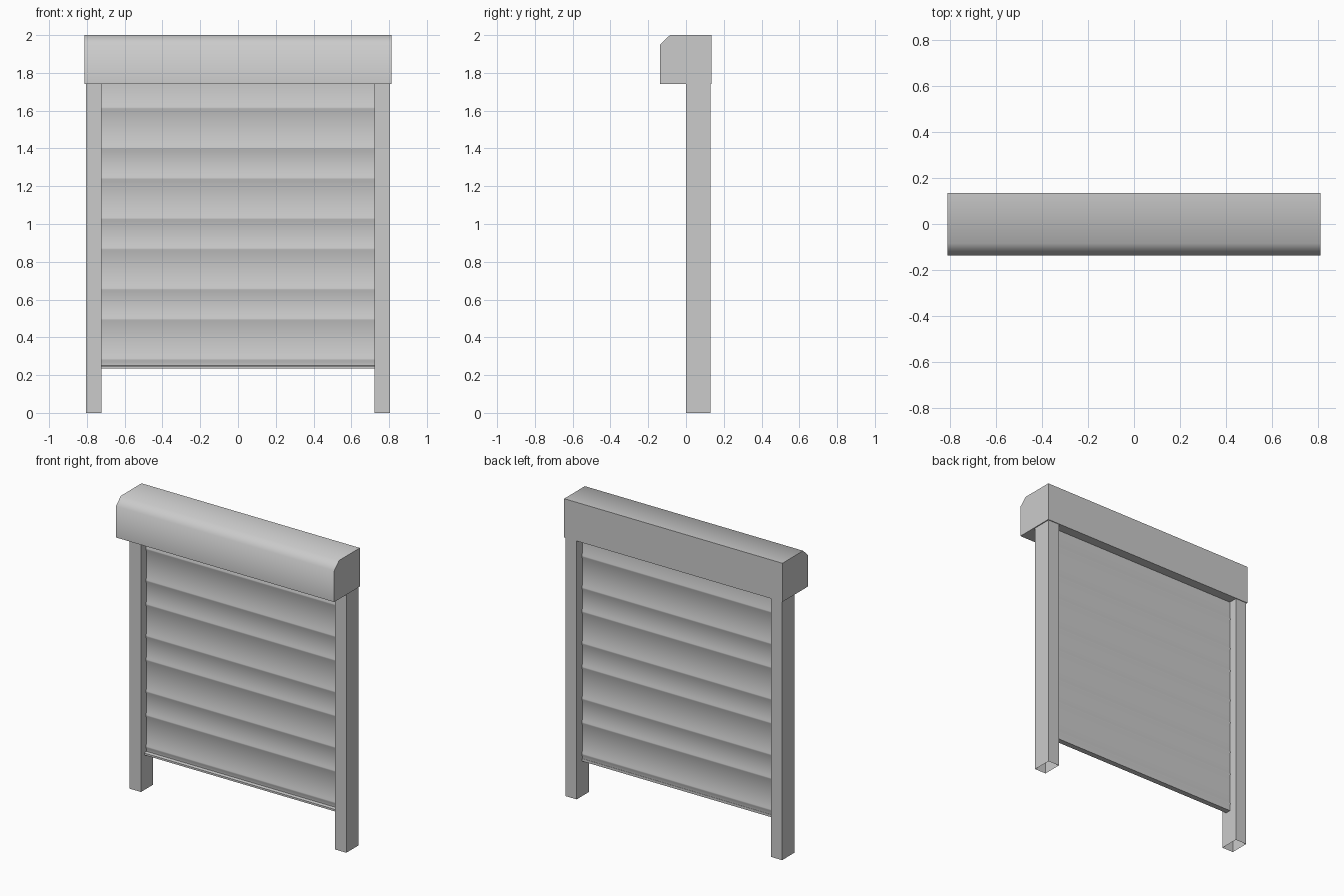
import bpy, bmesh, math

if "Cube" in bpy.data.objects:
    bpy.data.objects.remove(bpy.data.objects["Cube"])

grey = bpy.data.materials.new("metal grey")
grey.diffuse_color = (0.6, 0.6, 0.6, 1)
grey.use_nodes = True
grey.node_tree.nodes["Principled BSDF"].inputs["Base Color"].default_value = grey.diffuse_color


def extrude_profile(name, profile, half, smooth_angle):
    """Sweep a closed (y, z) profile along x, from -half to half."""
    bm = bmesh.new()
    ends = [[bm.verts.new((x, y, z)) for y, z in profile] for x in (-half, half)]
    n = len(profile)
    for i in range(n):
        j = (i + 1) % n
        bm.faces.new((ends[0][i], ends[0][j], ends[1][j], ends[1][i]))
    for ring in ends:
        bm.faces.new(ring)
    bmesh.ops.recalc_face_normals(bm, faces=bm.faces)
    return add_object(name, bm, smooth_angle)


def add_object(name, bm, smooth_angle=None):
    mesh = bpy.data.meshes.new(name)
    bm.to_mesh(mesh)
    bm.free()
    mesh.materials.append(grey)
    obj = bpy.data.objects.new(name, mesh)
    bpy.context.collection.objects.link(obj)
    if smooth_angle:
        bpy.ops.object.select_all(action='DESELECT')
        obj.select_set(True)
        bpy.context.view_layer.objects.active = obj
        bpy.ops.object.shade_smooth_by_angle(angle=math.radians(smooth_angle))
    return obj


# Roll housing with a softened front top edge
extrude_profile("roll_housing", [(-0.137, 1.74), (-0.137, 1.95), (-0.085, 2.0),
                                 (0.135, 2.0), (0.135, 1.74)], 0.812, 50)

# Guide rails: square tubes open at the foot
for side, x0, x1 in (("left", -0.806, -0.722), ("right", 0.722, 0.806)):
    bm = bmesh.new()
    bmesh.ops.create_cube(bm, size=1)
    for v in bm.verts:
        v.co = (x0 if v.co.x < 0 else x1, 0.0 if v.co.y < 0 else 0.13,
                0.0 if v.co.z < 0 else 1.74)
    foot = [f for f in bm.faces if f.normal.z < -0.5]
    bmesh.ops.delete(bm, geom=foot, context='FACES_ONLY')
    add_object(side + "_guide_rail", bm)

# Shutter curtain: flat bands joined by shallow beads on both faces
FRONT, BACK, BEAD = 0.057, 0.071, 0.005
beads = [0.285] + [z + 0.373 * i for i in range(4) for z in (0.497, 0.657)]
beads = sorted(z for z in beads if z < 1.7)
front, back = [(FRONT, 0.245)], [(BACK, 0.245)]
for z in beads:
    for dz, d in ((-0.016, 0), (-0.005, BEAD), (0.003, BEAD), (0.014, 0)):
        front.append((FRONT - d, z + dz))
        back.append((BACK + d, z + dz))
front.append((FRONT, 1.74))
back.append((BACK, 1.74))
extrude_profile("shutter_curtain", front + back[::-1], 0.722, 60)

# Bottom bar with a small front lip
extrude_profile("bottom_bar", [(0.036, 0.235), (0.036, 0.248), (0.057, 0.252),
                               (0.073, 0.252), (0.073, 0.235)], 0.722, 30)
